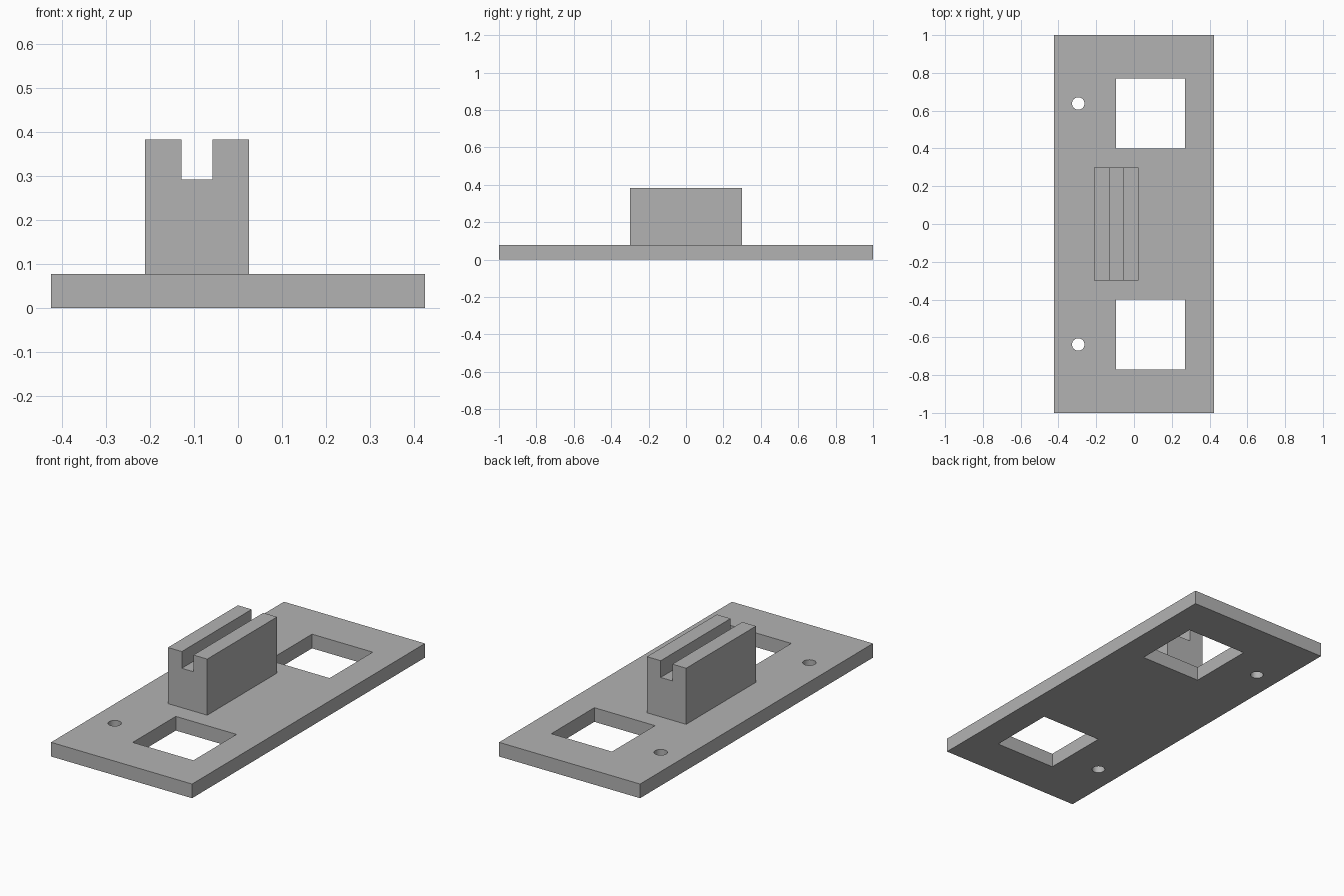
import bpy, bmesh
from math import radians

if "Cube" in bpy.data.objects:
    bpy.data.objects.remove(bpy.data.objects["Cube"], do_unlink=True)

grey = bpy.data.materials.new("plain grey")
grey.use_nodes = True
colour = (0.45, 0.45, 0.45, 1)
grey.diffuse_color = colour
grey.node_tree.nodes["Principled BSDF"].inputs["Base Color"].default_value = colour

BASE_TOP = 0.077


def prism(name, outline, axis, start, end):
    """Extrude a counter-clockwise outline along y or z."""
    bm = bmesh.new()
    place = (lambda a, b: (a, start, b)) if axis == "y" else (lambda a, b: (a, b, start))
    face = bm.faces.new([bm.verts.new(place(a, b)) for a, b in outline])
    moved = bmesh.ops.extrude_face_region(bm, geom=[face])["geom"]
    offset = (0, end - start, 0) if axis == "y" else (0, 0, end - start)
    bmesh.ops.translate(bm, vec=offset, verts=[v for v in moved if isinstance(v, bmesh.types.BMVert)])
    bmesh.ops.recalc_face_normals(bm, faces=bm.faces)
    mesh = bpy.data.meshes.new(name)
    bm.to_mesh(mesh)
    bm.free()
    mesh.materials.append(grey)
    obj = bpy.data.objects.new(name, mesh)
    bpy.context.collection.objects.link(obj)
    return obj


def rectangle(x0, x1, y0, y1):
    return [(x0, y0), (x1, y0), (x1, y1), (x0, y1)]


def cut(target, cutter):
    cutter.hide_render = True
    mod = target.modifiers.new("cut", "BOOLEAN")
    mod.operation = "DIFFERENCE"
    mod.solver = "EXACT"
    mod.object = cutter
    bpy.context.view_layer.objects.active = target
    bpy.ops.object.modifier_apply(modifier=mod.name)
    bpy.data.objects.remove(cutter, do_unlink=True)


# Base plate with a square window and a screw hole towards each end
base = prism("base_plate", rectangle(-0.424, 0.424, -1, 1), "z", 0, BASE_TOP)
for side in (-1, 1):
    low, high = sorted((side * 0.4, side * 0.77))
    cut(base, prism("window_cutter", rectangle(-0.094, 0.271, low, high), "z", -0.1, 0.2))
    bpy.ops.mesh.primitive_cylinder_add(vertices=32, radius=0.033, depth=0.4,
                                        location=(-0.295, side * 0.638, 0))
    cut(base, bpy.context.object)

# Upright block with a slot along its top
left, right, top = -0.211, 0.025, 0.382
slot_left, slot_right, slot_floor = -0.128, -0.058, 0.291
profile = [(left, BASE_TOP), (right, BASE_TOP), (right, top), (slot_right, top),
           (slot_right, slot_floor), (slot_left, slot_floor), (slot_left, top), (left, top)]
prism("slotted_block", profile, "y", -0.3, 0.3)

# Smooth only the round hole walls
bpy.ops.object.select_all(action="DESELECT")
base.select_set(True)
bpy.context.view_layer.objects.active = base
bpy.ops.object.shade_smooth_by_angle(angle=radians(30))
